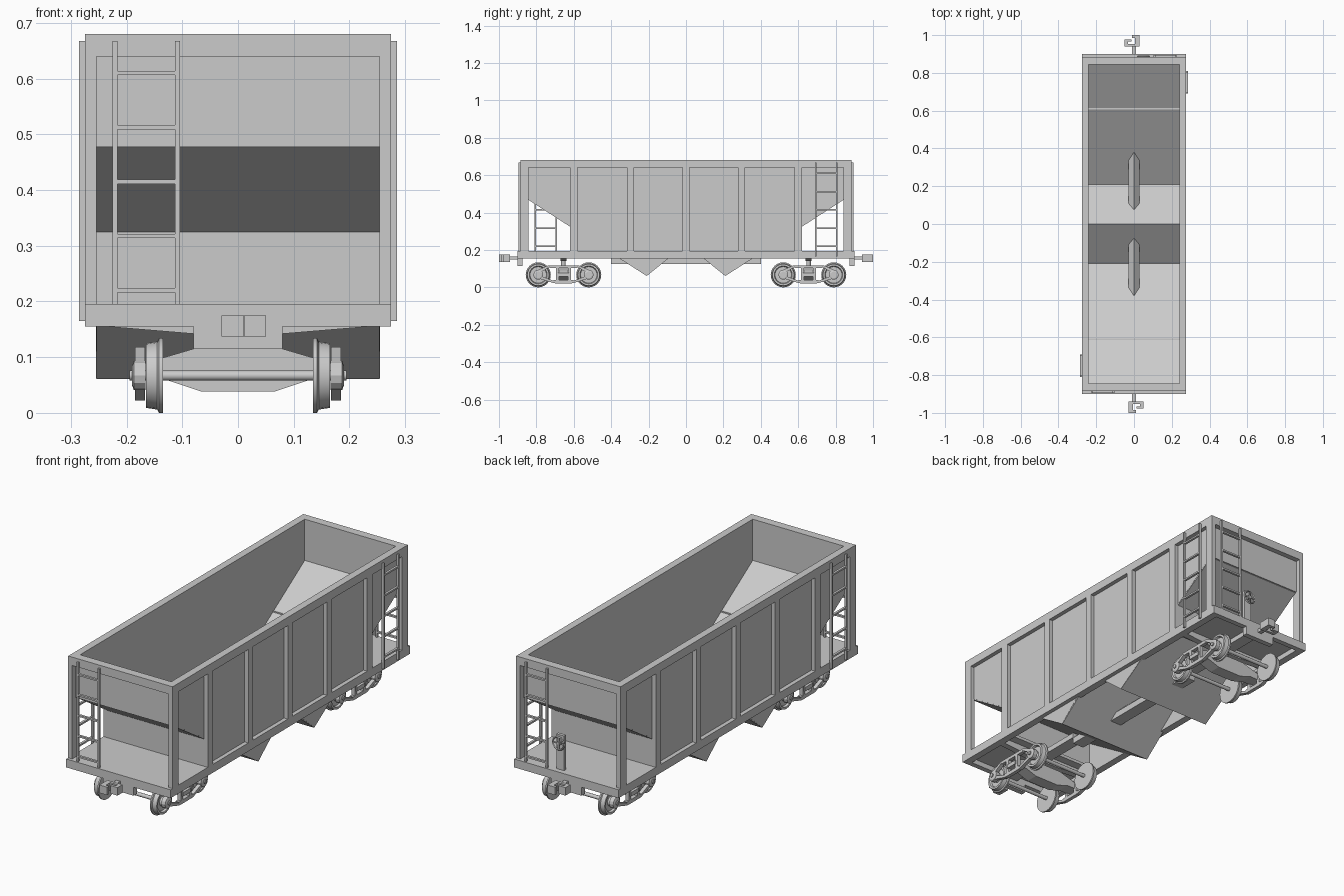
import bpy
import bmesh
from math import pi, cos, sin
from mathutils import Matrix, Vector

old = bpy.data.objects.get("Cube")
if old:
    bpy.data.objects.remove(old, do_unlink=True)

GREY = (0.6, 0.6, 0.6, 1)
paint = bpy.data.materials.new("light_grey_paint")
paint.use_nodes = True
paint.diffuse_color = GREY
paint.node_tree.nodes["Principled BSDF"].inputs["Base Color"].default_value = GREY

ONE = [Matrix.Identity(4)]
ENDS = [Matrix.Rotation(a, 4, 'Z') for a in (0, pi)]
SIDES = [Matrix.Identity(4), Matrix.Scale(-1, 4, Vector((1, 0, 0)))]


def make(name, bm, places=ONE, smooth=False):
    """Turn a bmesh into one object per placement matrix."""
    for m in places:
        copy = bm.copy()
        copy.transform(m)
        bmesh.ops.recalc_face_normals(copy, faces=copy.faces)
        mesh = bpy.data.meshes.new(name)
        copy.to_mesh(mesh)
        copy.free()
        mesh.materials.append(paint)
        ob = bpy.data.objects.new(name, mesh)
        bpy.context.collection.objects.link(ob)
        if smooth:
            bpy.ops.object.select_all(action='DESELECT')
            ob.select_set(True)
            bpy.context.view_layer.objects.active = ob
            bpy.ops.object.shade_smooth_by_angle(angle=0.6)
    bm.free()


def prism(bm, axis, pts, a, b):
    """Extrude a flat outline along an axis from a to b."""
    def place(u, v, w):
        return {'x': (w, u, v), 'y': (u, w, v), 'z': (u, v, w)}[axis]
    low = [bm.verts.new(place(u, v, a)) for u, v in pts]
    high = [bm.verts.new(place(u, v, b)) for u, v in pts]
    bm.faces.new(low)
    bm.faces.new(high)
    for i in range(len(pts)):
        j = (i + 1) % len(pts)
        bm.faces.new((low[i], low[j], high[j], high[i]))


def box(bm, x0, x1, y0, y1, z0, z1):
    prism(bm, 'z', [(x0, y0), (x1, y0), (x1, y1), (x0, y1)], z0, z1)


def lathe_x(bm, profile, y, z, n=24):
    """Spin (x, radius) points around a line along x; radius 0 closes."""
    rings = []
    for x, r in profile:
        rings.append([bm.verts.new((x, y + r * cos(2 * pi * i / n), z + r * sin(2 * pi * i / n)))
                      for i in range(n)])
    for p, q in zip(rings, rings[1:]):
        for i in range(n):
            j = (i + 1) % n
            bm.faces.new((p[i], p[j], q[j], q[i]))
    bm.faces.new(rings[0])
    bm.faces.new(rings[-1])


def mirrored(pts):
    """Complete a half outline by mirroring it in its first coordinate."""
    return pts + [(-u, v) for u, v in reversed(pts)]


# Side sheets with sloped ends and two hopper points
bm = bmesh.new()
half = [(0.1, 0.16), (0.21, 0.062), (0.36, 0.16), (0.62, 0.16),
        (0.62, 0.33), (0.845, 0.475), (0.845, 0.66)]
prism(bm, 'x', mirrored(half), 0.24, 0.255)
make("side_sheet", bm, SIDES)

# Folded floor: end slopes, hopper bottoms and middle ridge
bm = bmesh.new()
top = [(-0.855, 0.49), (-0.21, 0.075), (0, 0.245), (0.21, 0.075), (0.855, 0.49)]
prism(bm, 'x', top + [(y, z - 0.014) for y, z in reversed(top)], -0.254, 0.254)
make("hopper_floor", bm)

# Side framing: rails, posts and corner posts
bm = bmesh.new()
box(bm, 0.24, 0.275, -0.885, 0.885, 0.64, 0.68)
box(bm, 0.24, 0.275, -0.9, 0.9, 0.155, 0.195)
for y, w in ((0, 0.018), (0.297, 0.018), (0.6, 0.02), (0.8635, 0.0215)):
    for s in {1, -1} if y else {1}:
        box(bm, 0.254, 0.275, s * y - w, s * y + w, 0.195, 0.64)
make("side_frame", bm, SIDES)

# End wall, top rail, end deck, sill and bulkhead
bm = bmesh.new()
box(bm, -0.255, 0.255, -0.86, -0.845, 0.478, 0.66)
make("end_wall", bm, ENDS)
bm = bmesh.new()
box(bm, -0.24, 0.24, -0.885, -0.845, 0.64, 0.68)
make("end_top_rail", bm, ENDS)
bm = bmesh.new()
box(bm, -0.25, 0.25, -0.88, -0.6, 0.18, 0.195)
make("end_deck", bm, ENDS)
bm = bmesh.new()
prism(bm, 'y', mirrored([(0.08, 0.115), (0.08, 0.155), (0.25, 0.155), (0.25, 0.195)]), -0.9, -0.875)
make("end_sill", bm, ENDS)
bm = bmesh.new()
box(bm, -0.255, 0.255, -0.62, -0.605, 0.18, 0.335)
make("bulkhead", bm, ENDS)

# Centre sill with a peaked cover, running through the hoppers
bm = bmesh.new()
prism(bm, 'y', mirrored([(0.03, 0.125), (0.03, 0.155), (0, 0.185)])[:-3] +
      [(-0.03, 0.155), (-0.03, 0.125)], -0.4, 0.4)
bmesh.ops.translate(bm, verts=bm.verts, vec=(0, 0, 0))
for s in (1, -1):
    box(bm, -0.03, 0.03, min(s * 0.4, s * 0.88), max(s * 0.4, s * 0.88), 0.157, 0.182)
make("centre_sill", bm)

# Tapered body bolster and centre pin
bm = bmesh.new()
prism(bm, 'y', mirrored([(0.08, 0.142), (0.26, 0.157), (0.26, 0.185)]), -0.67, -0.64)
lathe = bmesh.ops.create_cone(bm, cap_ends=True, segments=12, radius1=0.012, radius2=0.012, depth=0.05)
bmesh.ops.translate(bm, verts=lathe["verts"], vec=(0, -0.655, 0.13))
make("body_bolster", bm, ENDS)


def ladder(bm, u0, u1, w0, w1, z0, along_x):
    """Two stiles and evenly spaced rungs."""
    def put(a, b, c, d):
        if along_x:
            box(bm, a, b, w0, w1, c, d)
        else:
            box(bm, w0, w1, a, b, c, d)
    put(u0, u0 + 0.009, z0, 0.667)
    put(u1 - 0.009, u1, z0, 0.667)
    for i in range(5):
        z = 0.22 + 0.0975 * i
        put(u0, u1, z - 0.004, z + 0.004)


# Ladders on opposite corners
bm = bmesh.new()
ladder(bm, -0.225, -0.104, -0.896, -0.885, 0.19, True)
make("end_ladder", bm, ENDS)
bm = bmesh.new()
ladder(bm, 0.69, 0.81, 0.274, 0.285, 0.165, False)
make("side_ladder", bm, ENDS)

# Couplers
bm = bmesh.new()
box(bm, -0.01, 0.01, -0.945, -0.89, 0.148, 0.165)
hook = [(-0.03, -0.94), (0.05, -0.94), (0.05, -0.978), (0.012, -0.978), (0.012, -0.965),
        (0.033, -0.965), (0.033, -0.953), (-0.006, -0.953), (-0.006, -0.985),
        (0.01, -0.985), (0.01, -1), (-0.03, -1)]
prism(bm, 'z', hook, 0.137, 0.175)
make("coupler", bm, ENDS)

# Brake stand and hand wheel on the rear deck
bm = bmesh.new()
box(bm, 0.03, 0.07, 0.86, 0.875, 0.19, 0.36)
make("brake_stand", bm)
bm = bmesh.new()
centre = Vector((0.05, 0.888, 0.325))
n = 16
rings = []
for i in range(n):
    out = Vector((cos(2 * pi * i / n), 0, sin(2 * pi * i / n)))
    rings.append([bm.verts.new(centre + out * r + Vector((0, d, 0)))
                  for r, d in ((0.034, 0), (0.03, 0.004), (0.026, 0), (0.03, -0.004))])
for i in range(n):
    p, q = rings[i], rings[(i + 1) % n]
    for k in range(4):
        bm.faces.new((p[k], p[k - 1], q[k - 1], q[k]))
box(bm, 0.02, 0.08, 0.886, 0.89, 0.322, 0.328)
box(bm, 0.047, 0.053, 0.886, 0.89, 0.295, 0.355)
box(bm, 0.043, 0.057, 0.87, 0.893, 0.318, 0.332)
make("brake_wheel", bm)

# Trucks: wheel sets, side frames and bolster
TRUCK = 0.655
AXLE = 0.067
wheel = [(0.135, 0.052), (0.135, 0.067), (0.142, 0.067), (0.145, 0.061), (0.165, 0.058),
         (0.165, 0.048), (0.155, 0.044), (0.155, 0.022), (0.165, 0.018)]
for dy in (-0.135, 0.135):
    y = -TRUCK + dy
    bm = bmesh.new()
    lathe_x(bm, wheel, y, AXLE)
    make("wheel", bm, [e @ s for e in ENDS for s in SIDES], smooth=True)
    bm = bmesh.new()
    lathe_x(bm, [(-0.195, 0.009), (0.195, 0.009)], y, AXLE, 12)
    make("axle", bm, ENDS, smooth=True)

bm = bmesh.new()
bars = [[(-0.075, 0.118), (0.075, 0.118), (0.075, 0.103), (-0.075, 0.103)],
        [(-0.055, 0.04), (0.055, 0.04), (0.045, 0.022), (-0.045, 0.022)]]
for s in (1, -1):
    bars.append([(s * 0.06, 0.118), (s * 0.08, 0.118), (s * 0.145, 0.09), (s * 0.13, 0.075)])
    bars.append([(s * 0.04, 0.03), (s * 0.05, 0.022), (s * 0.14, 0.05), (s * 0.13, 0.065)])
    bars.append([(s * 0.024, 0.11), (s * 0.04, 0.11), (s * 0.04, 0.03), (s * 0.024, 0.03)])
    lathe_x(bm, [(0.166, 0.026), (0.187, 0.026), (0.19, 0.018)], -TRUCK + s * 0.135, AXLE, 12)
for bar in bars:
    prism(bm, 'x', [(y - TRUCK, z) for y, z in bar], 0.167, 0.185)
make("truck_side_frame", bm, [e @ s for e in ENDS for s in SIDES])

bm = bmesh.new()
prism(bm, 'y', mirrored([(0.065, 0.038), (0.125, 0.058), (0.19, 0.058), (0.19, 0.077),
                         (0.165, 0.09), (0.08, 0.115)]), -TRUCK - 0.03, -TRUCK + 0.03)
make("truck_bolster", bm, ENDS)
